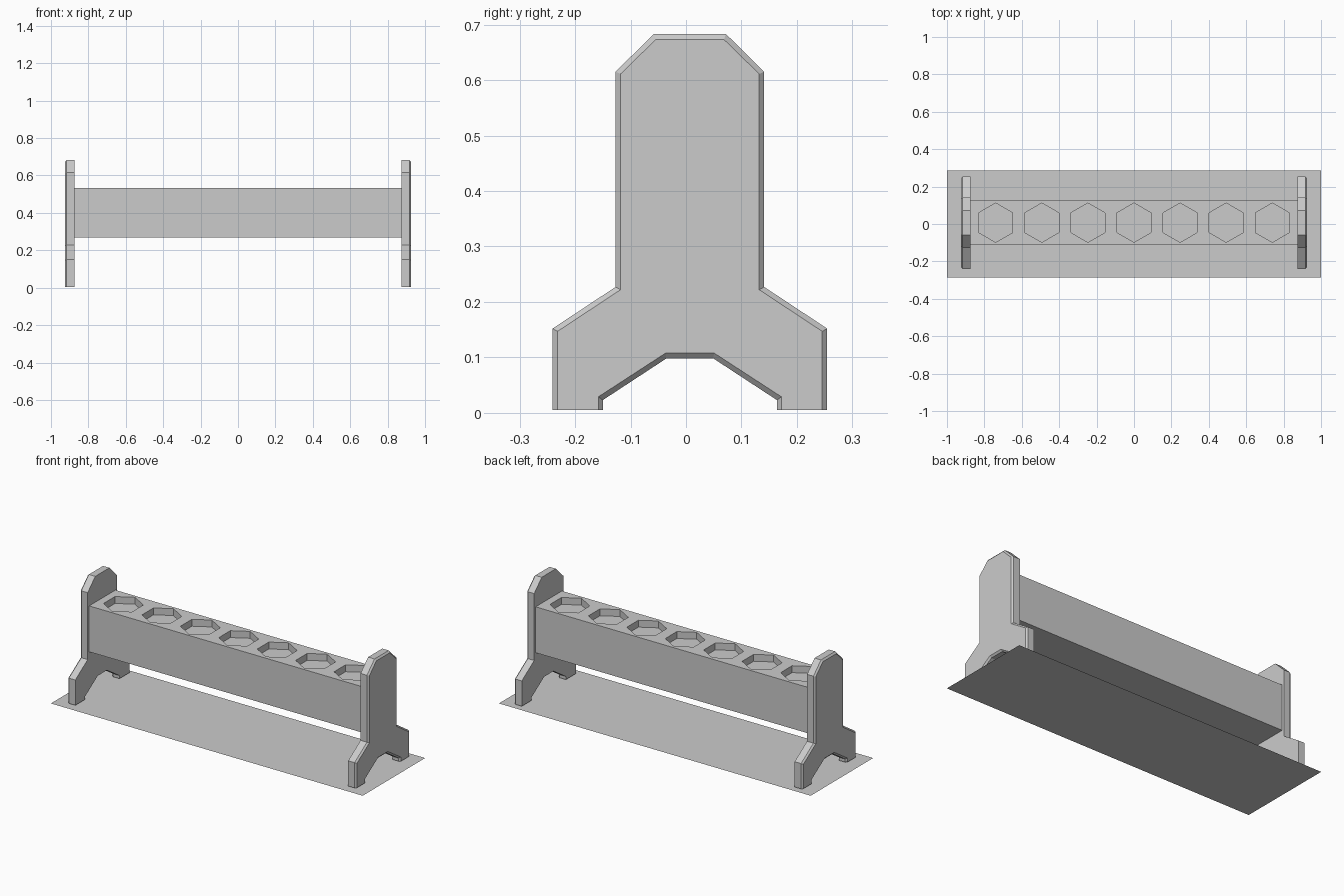
import bpy, bmesh, math
from mathutils import Matrix

if "Cube" in bpy.data.objects:
    bpy.data.objects.remove(bpy.data.objects["Cube"])

CY = 0.007          # the rack sits slightly behind the middle of the ground sheet
INNER_X, BEVEL_X, OUTER_X = 0.875, 0.916, 0.925


def finish(name, bm):
    bmesh.ops.recalc_face_normals(bm, faces=bm.faces)
    mesh = bpy.data.meshes.new(name)
    bm.to_mesh(mesh)
    bm.free()
    obj = bpy.data.objects.new(name, mesh)
    bpy.context.collection.objects.link(obj)
    return obj


def box(name, size, centre):
    bm = bmesh.new()
    bmesh.ops.create_cube(bm, size=1, matrix=Matrix.Translation(centre) @ Matrix.Diagonal((*size, 1)))
    return finish(name, bm)


# Half outlines (y, z) from arch middle out to the top: full size and inset front face
full = [(0.0425, 0.098), (0.157, 0.023), (0.157, 0.005), (0.2475, 0.005),
        (0.2475, 0.152), (0.134, 0.227), (0.134, 0.615), (0.065, 0.683)]
inset = [(0.0435, 0.108), (0.165, 0.029), (0.165, 0.005), (0.2385, 0.005),
         (0.2385, 0.147), (0.125, 0.222), (0.125, 0.611), (0.0615, 0.673)]


def end_plate(name, side):
    bm = bmesh.new()
    rings = []
    for x, half in ((INNER_X, full), (BEVEL_X, full), (OUTER_X, inset)):
        outline = half + [(-y, z) for y, z in reversed(half)]
        rings.append([bm.verts.new((side * x, CY + y, z)) for y, z in outline])
    for a, b in zip(rings, rings[1:]):
        for i in range(len(a)):
            j = (i + 1) % len(a)
            bm.faces.new((a[i], a[j], b[j], b[i]))
    bm.faces.new(rings[0])
    bm.faces.new(rings[-1])
    return finish(name, bm)


end_plate("left_end_plate", -1)
end_plate("right_end_plate", 1)

# Ground sheet
bm = bmesh.new()
bmesh.ops.create_grid(bm, x_segments=1, y_segments=1, size=1, matrix=Matrix.Diagonal((1, 0.286, 1, 1)))
finish("ground_sheet", bm)

# Rail with seven shallow hexagonal sockets
TOP, BOTTOM, DEPTH = 0.533, 0.267, 0.04
rail = box("rail", (2 * INNER_X, 0.241, TOP - BOTTOM), (0, CY, (TOP + BOTTOM) / 2))
bm = bmesh.new()
for i in range(-3, 4):
    place = Matrix.Translation((i * 0.2465, CY, TOP)) @ Matrix.Rotation(math.pi / 2, 4, 'Z')
    new = bmesh.ops.create_cone(bm, cap_ends=True, segments=6, radius1=0.105, radius2=0.105, depth=2 * DEPTH)
    verts = new["verts"]
    # point the hexagon corners along y
    first = min(verts, key=lambda v: abs(v.co.x))
    if abs(first.co.x) < 1e-4:
        place = Matrix.Translation((i * 0.2465, CY, TOP))
    bmesh.ops.transform(bm, matrix=place, verts=verts)
cutter = finish("socket_cutter", bm)
cutter.hide_render = True

cut = rail.modifiers.new("sockets", 'BOOLEAN')
cut.operation = 'DIFFERENCE'
cut.solver = 'EXACT'
cut.object = cutter
bpy.context.view_layer.objects.active = rail
bpy.ops.object.modifier_apply(modifier=cut.name)
bpy.data.objects.remove(cutter)
